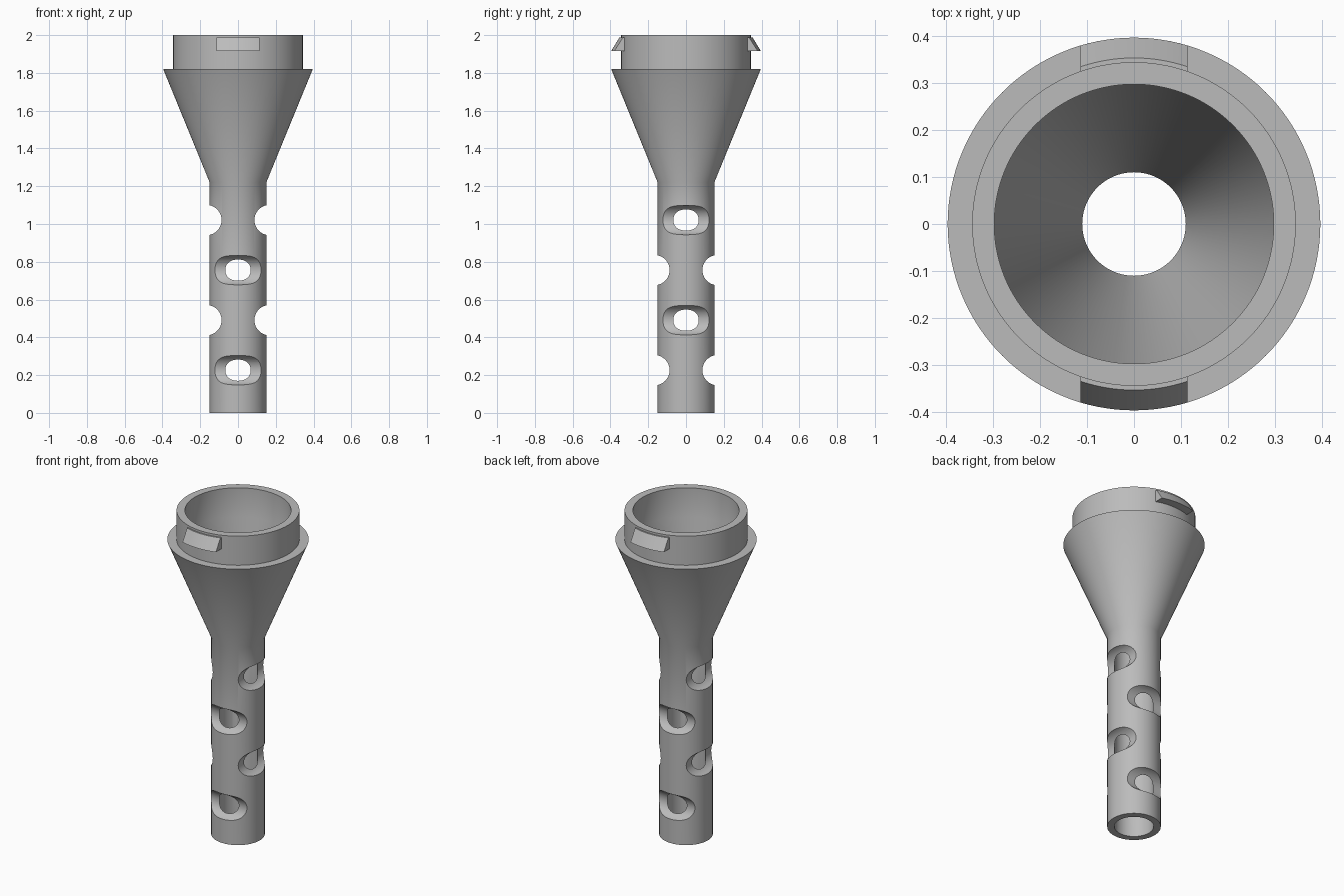
import bpy, bmesh
from math import cos, sin, pi, sqrt, radians
from mathutils import Matrix

if "Cube" in bpy.data.objects:
    bpy.data.objects.remove(bpy.data.objects["Cube"])

SEG = 128
grey = bpy.data.materials.new("plain_grey")
grey.use_nodes = True
colour = (0.5, 0.5, 0.5, 1)
grey.diffuse_color = colour
grey.node_tree.nodes["Principled BSDF"].inputs["Base Color"].default_value = colour


def make_object(name, bm):
    bmesh.ops.recalc_face_normals(bm, faces=bm.faces)
    mesh = bpy.data.meshes.new(name)
    bm.to_mesh(mesh)
    bm.free()
    obj = bpy.data.objects.new(name, mesh)
    obj.data.materials.append(grey)
    bpy.context.collection.objects.link(obj)
    return obj


def select(obj):
    bpy.ops.object.select_all(action='DESELECT')
    obj.select_set(True)
    bpy.context.view_layer.objects.active = obj


def bridge(bm, rows, close):
    """Skin neighbouring closed loops of vertices."""
    n = len(rows[0])
    for i in range(len(rows) if close else len(rows) - 1):
        a, b = rows[i], rows[(i + 1) % len(rows)]
        for j in range(n):
            k = (j + 1) % n
            bm.faces.new((a[j], a[k], b[k], b[j]))


# Hollow body: perforated tube, cone, ledge and collar as one revolved wall
wall = [(0.15, 0), (0.15, 1.22), (0.396, 1.82), (0.344, 1.82), (0.344, 2),
        (0.297, 2), (0.297, 1.82), (0.11, 1.22), (0.11, 0)]
bm = bmesh.new()
rows = []
for s in range(SEG):
    a = 2 * pi * s / SEG
    rows.append([bm.verts.new((r * cos(a), r * sin(a), z)) for r, z in wall])
bridge(bm, rows, True)
body = make_object("funnel_body", bm)

# Round side grooves that break through the tube wall, alternating direction
bm = bmesh.new()
for level in range(4):
    z = 0.226 + 0.265 * level
    for side in (-1, 1):
        turn = Matrix.Rotation(pi / 2 * (level % 2), 4, 'Z')
        place = Matrix.Translation((0, side * 0.167, z))
        lie = Matrix.Rotation(pi / 2, 4, 'Y')
        bmesh.ops.create_cone(bm, cap_ends=True, segments=64, radius1=0.08,
                              radius2=0.08, depth=0.6, matrix=turn @ place @ lie)
cutter = make_object("groove_cutter", bm)
cutter.hide_render = True
select(body)
mod = body.modifiers.new("grooves", 'BOOLEAN')
mod.operation = 'DIFFERENCE'
mod.solver = 'EXACT'
mod.object = cutter
bpy.ops.object.modifier_apply(modifier=mod.name)
bpy.data.objects.remove(cutter)
bpy.ops.object.shade_smooth_by_angle(angle=radians(30))

# Curved wedge catches on the front and back of the collar
wedge = [(0.335, 1.987), (0.353, 1.987), (0.396, 1.916), (0.335, 1.916)]
STEPS = 16
for name, side in (("front_catch", -1), ("back_catch", 1)):
    bm = bmesh.new()
    rows = []
    for s in range(STEPS + 1):
        x = 0.114 * (2 * s / STEPS - 1)
        rows.append([bm.verts.new((x, side * sqrt(r * r - x * x), z)) for r, z in wedge])
    bridge(bm, rows, False)
    bm.faces.new(rows[0])
    bm.faces.new(rows[-1])
    select(make_object(name, bm))
    bpy.ops.object.shade_smooth_by_angle(angle=radians(30))
